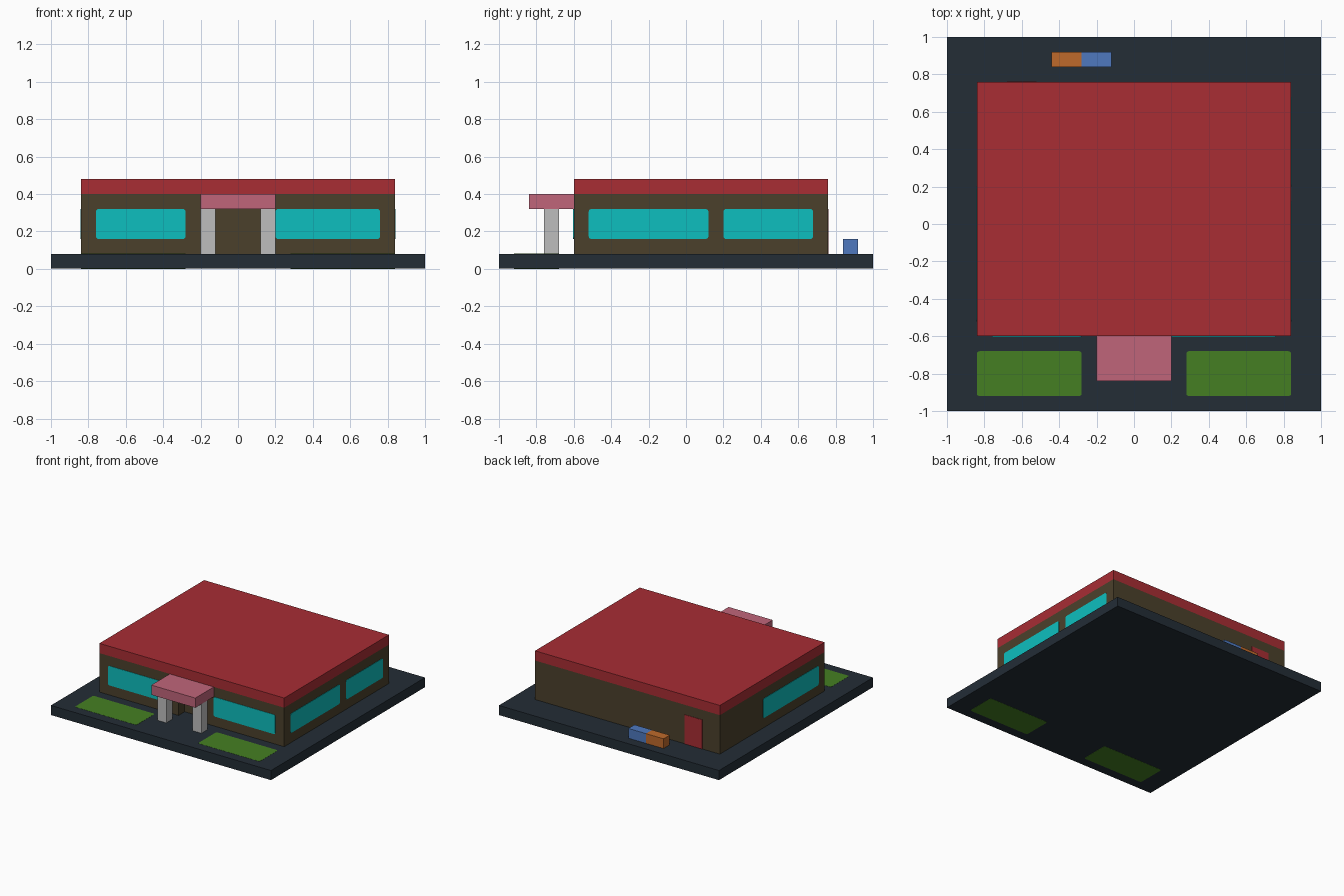
import bpy, bmesh, math
from mathutils import Matrix

cube = bpy.data.objects.get("Cube")
if cube:
    bpy.data.objects.remove(cube, do_unlink=True)


def material(name, rgb):
    lin = [(c / 255 / 12.92) if c <= 10 else ((c / 255 + 0.055) / 1.055) ** 2.4 for c in rgb]
    m = bpy.data.materials.new(name)
    m.use_nodes = True
    m.diffuse_color = (*lin, 1)
    m.node_tree.nodes["Principled BSDF"].inputs["Base Color"].default_value = (*lin, 1)
    return m


ASPHALT = material("dark asphalt", (35, 45, 54))
BROWN = material("brown wall", (75, 64, 43))
RED = material("red", (168, 45, 52))
PINK = material("pink", (192, 101, 122))
GREY = material("light grey", (190, 190, 190))
CYAN = material("cyan glass", (13, 191, 191))
GREEN = material("grass green", (69, 127, 34))
BLUE = material("blue", (78, 121, 191))
ORANGE = material("orange", (191, 106, 43))


def prism(name, outline, depth, mat, matrix=Matrix()):
    """Extrude a flat outline along its local z, then place it with a matrix."""
    bm = bmesh.new()
    face = bm.faces.new([bm.verts.new((x, y, 0)) for x, y in outline])
    top = bmesh.ops.extrude_face_region(bm, geom=[face])["geom"]
    bmesh.ops.translate(bm, vec=(0, 0, depth),
                        verts=[v for v in top if isinstance(v, bmesh.types.BMVert)])
    bm.transform(matrix)
    bmesh.ops.recalc_face_normals(bm, faces=bm.faces)
    mesh = bpy.data.meshes.new(name)
    bm.to_mesh(mesh)
    bm.free()
    mesh.materials.append(mat)
    obj = bpy.data.objects.new(name, mesh)
    bpy.context.collection.objects.link(obj)
    return obj


def rect(x0, x1, y0, y1):
    return [(x0, y0), (x1, y0), (x1, y1), (x0, y1)]


def rounded(x0, x1, y0, y1, r=0.014, steps=3):
    centres = [(x1 - r, y1 - r), (x0 + r, y1 - r), (x0 + r, y0 + r), (x1 - r, y0 + r)]
    return [(cx + r * math.cos(a), cy + r * math.sin(a))
            for i, (cx, cy) in enumerate(centres)
            for a in [(i + s / steps) * math.pi / 2 for s in range(steps + 1)]]


def box(name, x0, x1, y0, y1, z0, z1, mat):
    return prism(name, rect(x0, x1, y0, y1), z1 - z0, mat, Matrix.Translation((0, 0, z0)))


PLATE = 0.003
# Ground slab, with lawns reaching through it
box("ground_slab", -1, 1, -1, 1, 0.001, 0.08, ASPHALT)
for side, x0, x1 in (("right", -0.84, -0.28), ("left", 0.28, 0.84)):
    prism("lawn_" + side, rounded(x0, x1, -0.92, -0.68), 0.081, GREEN)

# Building with a shallow entrance recess
walls = [(-0.84, -0.6), (-0.12, -0.6), (-0.12, -0.52), (0.12, -0.52),
         (0.12, -0.6), (0.84, -0.6), (0.84, 0.76), (-0.84, 0.76)]
prism("walls", walls, 0.32, BROWN, Matrix.Translation((0, 0, 0.08)))
box("entrance_lintel", -0.12, 0.12, -0.6, -0.52, 0.32, 0.4, BROWN)
box("roof", -0.84, 0.84, -0.6, 0.76, 0.4, 0.48, RED)

# Entrance canopy on two columns
box("canopy", -0.2, 0.2, -0.84, -0.6, 0.32, 0.4, PINK)
for side, x0 in (("right", -0.2), ("left", 0.12)):
    box("column_" + side, x0, x0 + 0.08, -0.76, -0.68, 0.08, 0.32, GREY)

# Windows: upright plates on the front and both sides
upright = Matrix.Rotation(math.pi / 2, 4, "X")
sideways = Matrix.Rotation(math.pi / 2, 4, "Z") @ upright
front = Matrix.Translation((0, -0.6, 0)) @ upright
east = Matrix.Translation((0.84, 0, 0)) @ sideways
west = Matrix.Translation((-0.84 - PLATE, 0, 0)) @ sideways
for name, a, b, place in (("front_window_right", -0.76, -0.28, front),
                          ("front_window_left", 0.2, 0.76, front),
                          ("left_window_front", -0.52, 0.12, east),
                          ("left_window_back", 0.2, 0.68, east),
                          ("right_window", -0.52, 0.2, west)):
    prism(name, rounded(a, b, 0.16, 0.32), PLATE, CYAN, place)

# Back door and two storage bins
box("back_door", -0.68, -0.52, 0.76, 0.76 + PLATE, 0.08, 0.32, RED)
box("orange_bin", -0.44, -0.28, 0.84, 0.92, 0.08, 0.16, ORANGE)
box("blue_bin", -0.28, -0.12, 0.84, 0.92, 0.08, 0.16, BLUE)
